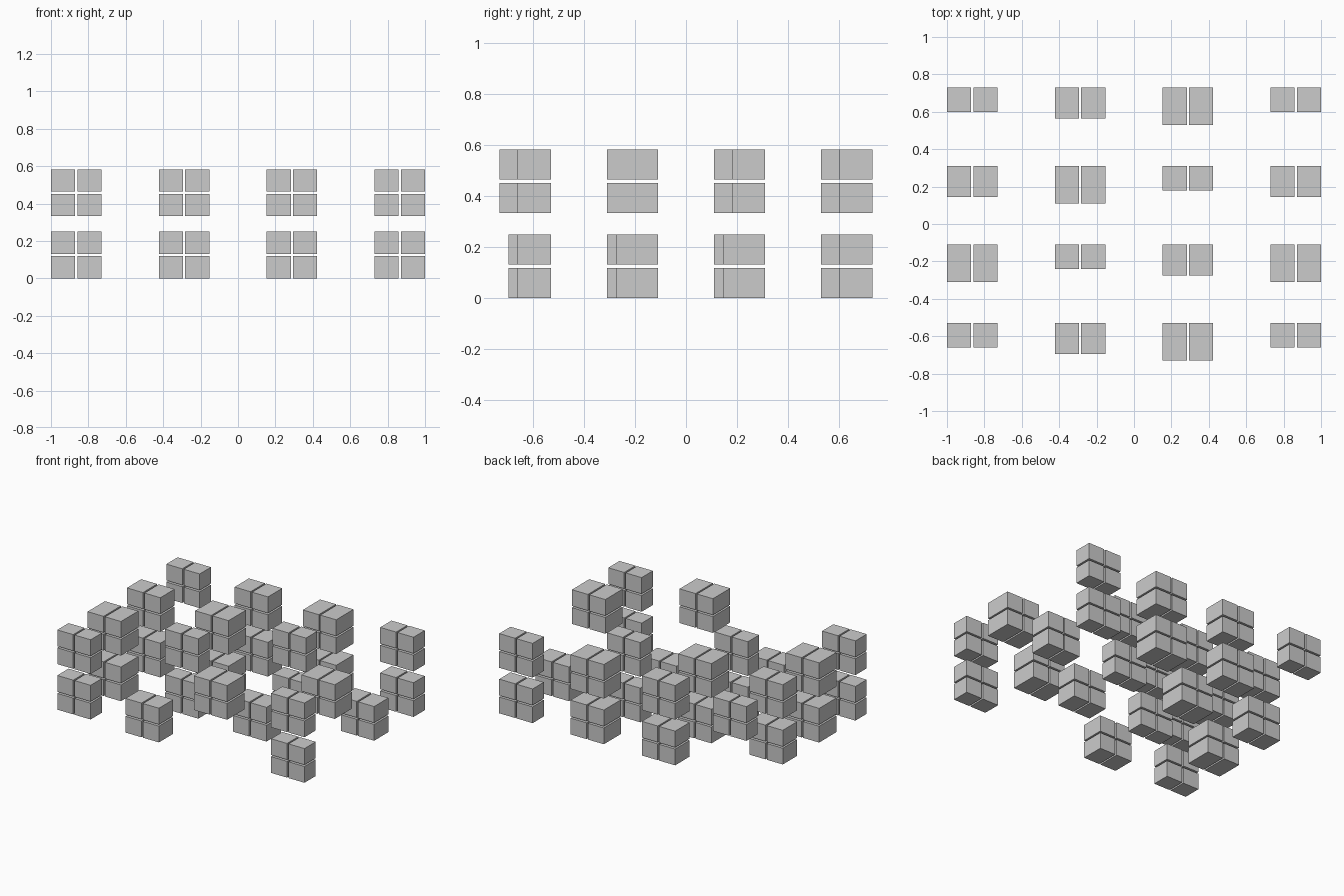
import bpy
import bmesh
from mathutils import Matrix, Vector

if "Cube" in bpy.data.objects:
    bpy.data.objects.remove(bpy.data.objects["Cube"])

# block sizes and spacing
W, H, GAP = 0.129, 0.119, 0.012
STEP_X, STEP_Y, STEP_Z = 1.73 / 3, 0.42, 0.333
DEPTHS = (0.13, 0.165, 0.20)


def add_cluster(name, x, y_back, z, depth):
    """Two by two stack of blocks, flush at the back and extending forward."""
    bm = bmesh.new()
    for a in range(2):
        for b in range(2):
            centre = Vector((x + a * (W + GAP) + W / 2,
                             y_back - depth / 2,
                             z + b * (H + GAP) + H / 2))
            bmesh.ops.create_cube(
                bm, size=1,
                matrix=Matrix.Translation(centre) @ Matrix.Diagonal((W, depth, H, 1)))
    mesh = bpy.data.meshes.new(name)
    bm.to_mesh(mesh)
    bm.free()
    obj = bpy.data.objects.new(name, mesh)
    bpy.context.collection.objects.link(obj)


# lattice of clusters: depth cycles along diagonals, some diagonals left empty
for layer in range(2):
    for row in range(4):
        for col in range(4):
            diagonal = col - row
            if (diagonal + layer) % 5 == 2:
                continue
            add_cluster(f"block_cluster_{layer}_{row}_{col}",
                        -1 + col * STEP_X,
                        -0.53 + row * STEP_Y,
                        layer * STEP_Z,
                        DEPTHS[diagonal % 3])
